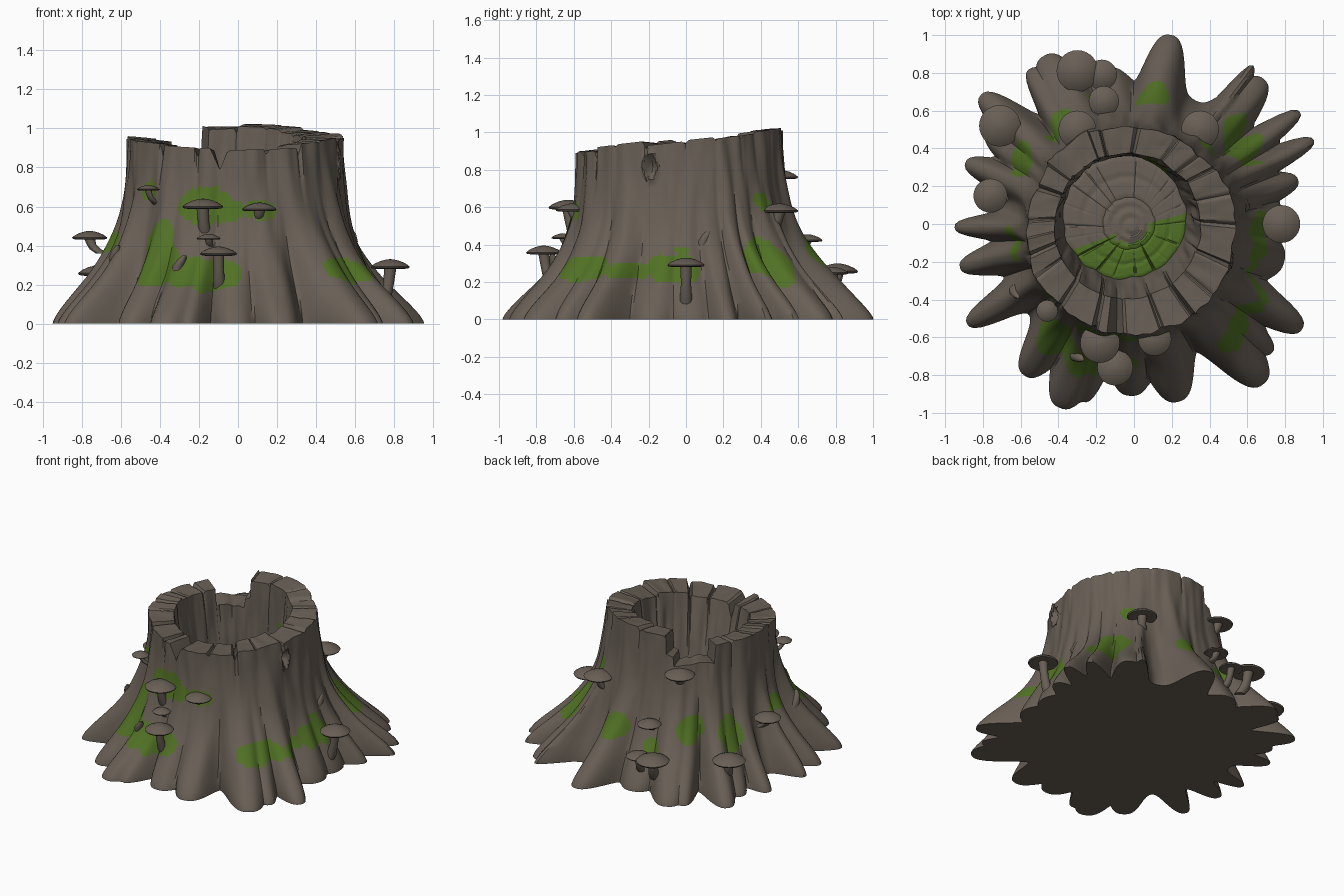
import bpy, bmesh, math, random
from mathutils import Vector, noise

if "Cube" in bpy.data.objects:
    bpy.data.objects.remove(bpy.data.objects["Cube"])

random.seed(7)
N = 360


def material(name, rgb):
    m = bpy.data.materials.new(name)
    m.diffuse_color = (*rgb, 1)
    m.use_nodes = True
    m.node_tree.nodes["Principled BSDF"].inputs["Base Color"].default_value = m.diffuse_color
    return m


BARK = material("bark_brown", (0.14, 0.115, 0.092))
MOSS = material("moss_green", (0.082, 0.165, 0.018))


def finish(bm, name, angle=35):
    me = bpy.data.meshes.new(name)
    bm.normal_update()
    bm.to_mesh(me)
    bm.free()
    me.materials.append(BARK)
    me.materials.append(MOSS)
    ob = bpy.data.objects.new(name, me)
    bpy.context.collection.objects.link(ob)
    bpy.ops.object.select_all(action='DESELECT')
    ob.select_set(True)
    bpy.context.view_layer.objects.active = ob
    bpy.ops.object.shade_smooth_by_angle(angle=math.radians(angle))
    return ob


def adiff(a, b):
    return (a - b + 180) % 360 - 180


def nz(a, z, f, seed=0):
    a = math.radians(a)
    return noise.noise(Vector((math.cos(a) * f + seed, math.sin(a) * f, z * f * 0.4 + seed)))


# roots: direction in degrees, reach, angular half width
ROOTS = [(15, .90, 5), (25, 1.05, 4), (34, 1.06, 4), (48, 1.03, 7), (53, 1.05, 3), (79, 1.02, 7),
         (100, .84, 8), (118, 1.01, 8), (124, .99, 5), (140, 1.06, 6), (148, .92, 6), (160, .95, 5),
         (181, .95, 4), (194, .95, 5), (211, 1.03, 5), (234, .99, 7), (248, 1.05, 8), (254, .98, 5),
         (269, .91, 8), (284, .97, 8), (309, 1.09, 8), (317, 1.0, 5), (328, 1.05, 6), (346, .82, 8),
         (2, .80, 8)]

# rim plates: start angle -> height jitter and crack depth at the start
plates, a = [], 3.0
while a < 352:
    plates.append((a, random.uniform(-.015, .015), random.choice((.012, .02, .03, .06))))
    a += random.uniform(11, 26)


def plate(th):
    cur = plates[-1]
    for p in plates:
        if p[0] <= th:
            cur = p
    return cur


def crack(th):
    return max(p[2] * max(0, 1 - abs(adiff(th, p[0])) / 1.6) for p in plates)


def rim_height(th):
    h = .96 + .062 * math.sin(math.radians(th)) + plate(th)[1] - crack(th)
    if 142 <= th < 185:                      # lower rim on the left
        h = min(h, .945 - crack(th))
    if 107 < th < 142:                       # broken gap at the back left
        h = .82 + (.06 if th < 114 else 0) + .02 * nz(th, 0, 6)
    v = abs(adiff(th, 262))                  # v notch at the front
    if v < 5:
        h = min(h, .79 + v * .022)
    return h


def outer(th, z):
    t2 = th + 7 * z * nz(th, z, 1.5, 3) + 1.5 * nz(th, z, 5, 8) * min(1, z * 6)
    reach = 0.73
    for c, r, w in ROOTS:
        d = abs(adiff(t2, c)) / (w * (1.12 + .5 * z))
        reach = max(reach, .73 + (r - .73) * math.exp(-d ** 2.7))
    r = .547 + (reach - .547) * math.exp(-(z / .34) ** 1.4)
    k = min(1, z * 5)
    r += k * (.022 * nz(th, z, 3.5) + .012 * nz(th, z, 9, 5))
    r -= .35 * crack(th) * max(0, min(1, (z - .6) / .35))
    # knot hole on the right side
    q = math.hypot(adiff(th, 343) * .0096 / .035, (z - .82) / .07)
    if q < 1.3:
        r += .015 * math.exp(-((q - 1) / .2) ** 2) - (.05 * (1 - q) if q < 1 else 0)
    return r


def at(c, r, th, z):
    a = math.radians(th)
    return (c[0] + r * math.cos(a), c[1] + r * math.sin(a), z)


def lerp(p, q, t):
    return tuple(u + (v - u) * t for u, v in zip(p, q))


# moss patches on the bark: direction, height, half width, half height
PATCHES = [(230, .43, .09, .10), (237, .30, .13, .10), (254, .60, .12, .09), (267, .58, .10, .05),
           (281, .58, .10, .045), (262, .25, .10, .10), (250, .27, .10, .08), (314, .27, .10, .06),
           (322, .27, .08, .06), (337, .26, .10, .04), (355, .29, .13, .10), (358, .37, .08, .04),
           (37, .31, .13, .12), (46, .63, .07, .06), (82, .35, .09, .08), (126, .40, .08, .08),
           (150, .36, .08, .11), (188, .42, .08, .06), (220, .68, .05, .06), (105, .28, .06, .05)]


def mossy(part, th, co):
    if part == 'outer':
        e = 1 + .9 * nz(th, co[2] * 2, 5, 9)
        return any((adiff(th, c) * .0108 / w) ** 2 + ((co[2] - z) / h) ** 2 < e for c, z, w, h in PATCHES)
    if part == 'inner':
        return abs(adiff(th, 60)) < 13 and .45 < co[2] < .75
    if part == 'floor':
        r = math.hypot(co[0] + .03, co[1])
        return (th > 212 or th < 4) and .1 + .03 * nz(th, 0, 3) < r < .33 + .05 * nz(th, 0, 4, 2)
    return False


# trunk, rim, hollow and growth-ring floor as one turned grid
C_TOP, C_RIM, C_IN, FLOOR = (-.02, -.035), (-.035, -.01), (-.05, .035), .42
NO, NR, NI, NF = 46, 5, 14, 26
cols = []
for i in range(N):
    th = i * 360 / N
    H = rim_height(th)
    col = []
    for j in range(NO + 1):
        z = H * (j / NO) ** 1.15
        col.append(at((C_TOP[0] * z, C_TOP[1] * z), outer(th, z), th, z))
    edge = col[-1]
    r_in = .385 + .015 * nz(th, 0, 3, 4) + .3 * crack(th)
    lip = at(C_RIM, r_in, th, H - .012)
    for j in range(1, NR + 1):
        p = lerp(edge, lip, j / NR)
        col.append((p[0], p[1], p[2] + .006 * nz(th, j * .3, 9, 1)))
    foot = at(C_IN, .325 + .015 * nz(th, 0, 4, 2), th, FLOOR)
    for j in range(1, NI + 1):
        t = j / NI
        p = lerp(lip, foot, t)
        col.append(at(p, .02 * nz(th, p[2], 7, 6) * math.sin(t * math.pi), th, p[2]))
    base = col[-1]
    for j in range(1, NF):
        t = j / NF
        p = lerp(base, (-.01, -.02, FLOOR + .02), t)
        ridge = .007 * (1 if j % 4 < 2 else 0) if t > .55 else (.006 if j % 9 < 7 else 0)
        col.append((p[0], p[1], p[2] + ridge - .4 * crack((th + 7) % 360) * max(0, .75 - t)))
    cols.append(col)

bm = bmesh.new()
vs = [[bm.verts.new(p) for p in col] for col in cols]
for i in range(N):
    a, b = vs[i], vs[(i + 1) % N]
    th = (i + .5) * 360 / N
    for j in range(len(a) - 1):
        f = bm.faces.new((a[j], b[j], b[j + 1], a[j + 1]))
        part = ('outer' if j < NO else 'rim' if j < NO + NR else
                'inner' if j < NO + NR + NI else 'floor')
        f.material_index = int(mossy(part, th, f.calc_center_median()))
bottom, heart = bm.verts.new((0, 0, 0)), bm.verts.new((-.01, -.02, FLOOR + .025))
for i in range(N):
    a, b = vs[i], vs[(i + 1) % N]
    bm.faces.new((b[0], a[0], bottom))
    bm.faces.new((a[-1], b[-1], heart))
finish(bm, "hollow_stump")


def tube(bm, rings, seg=20):
    """Skin horizontal rings given as (x, y, z, radius), closed at both ends."""
    loops = [[bm.verts.new((x + r * math.cos(k * math.tau / seg), y + r * math.sin(k * math.tau / seg), z))
              for k in range(seg)] for x, y, z, r in rings]
    for a, b in zip(loops, loops[1:]):
        for k in range(seg):
            n = (k + 1) % seg
            bm.faces.new((a[k], a[n], b[n], b[k]))
    bm.faces.new(loops[0][::-1])
    bm.faces.new(loops[-1])


# mushrooms: x, y, cap top height, cap radius, stem length
MUSHROOMS = [(-.18, -.63, .64, .105, .17), (-.10, -.76, .395, .095, .20), (.11, -.61, .62, .088, .06),
             (-.15, -.66, .46, .06, .05), (-.46, -.46, .71, .057, .07), (.78, 0, .33, .10, .24),
             (-.76, .15, .475, .09, .07), (.35, .50, .62, .10, .10), (-.30, .50, .80, .10, .08),
             (-.30, .81, .30, .11, .14), (-.17, .79, .28, .08, .13), (-.71, .52, .30, .11, .13),
             (-.16, .65, .455, .08, .05)]
for n, (x, y, z, r, length) in enumerate(MUSHROOMS, 1):
    d = math.hypot(x, y)
    ix, iy = -x / d * .05, -y / d * .05      # the stem leans towards the trunk
    h = .05 * r / .1
    bm = bmesh.new()
    tube(bm, [(x, y, z - h * .8, r * .3), (x, y, z - h * 1.0, r * .7), (x, y, z - h * .92, r * .95),
              (x, y, z - h * .75, r), (x, y, z - h * .45, r * .8), (x, y, z - h * .2, r * .52),
              (x, y, z - h * .05, r * .25), (x, y, z, r * .06)], 28)
    s = r * .27
    tube(bm, [(x + ix * 1.3, y + iy * 1.3, z - h - length, s * 1.3),
              (x + ix * .6, y + iy * .6, z - h - length * .7, s * 1.2),
              (x + ix * .2, y + iy * .2, z - h - length * .35, s),
              (x, y, z - h * .9, s * 1.15), (x, y, z - h * .7, s * 1.2)])
    finish(bm, f"mushroom_{n}", 50)

# short broken twigs on the bark: direction, height of base
for n, (th, z) in enumerate([(246, .25), (209, .30), (9, .38)], 1):
    r = outer(th, z)
    bm = bmesh.new()
    tube(bm, [(*at((0, 0), r - .06, th, 0)[:2], z - .04, .035), (*at((0, 0), r - .03, th, 0)[:2], z + .04, .028),
              (*at((0, 0), r - .03, th + 2, 0)[:2], z + .08, .022), (*at((0, 0), r - .03, th + 3, 0)[:2], z + .10, .01)], 12)
    finish(bm, f"twig_{n}", 50)
